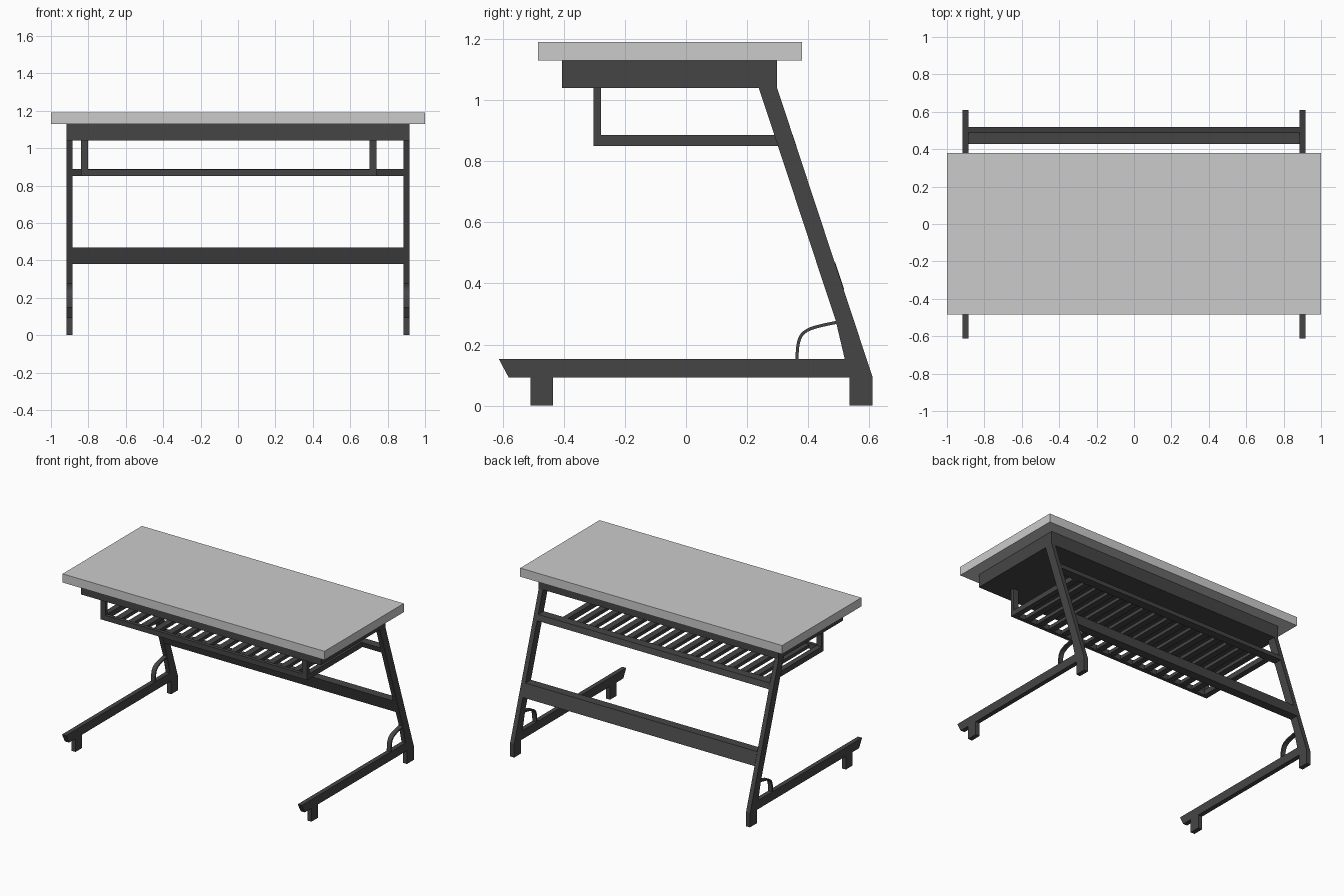
import bpy, bmesh, math

if "Cube" in bpy.data.objects:
    bpy.data.objects.remove(bpy.data.objects["Cube"])

dark = bpy.data.materials.new("dark_metal")
dark.diffuse_color = (0.06, 0.06, 0.06, 1)
dark.use_nodes = True
dark.node_tree.nodes["Principled BSDF"].inputs["Base Color"].default_value = dark.diffuse_color


def prism(name, profile, x0, x1, mat=dark, mirror=False):
    """Extrude a (y, z) profile from x0 to x1, optionally mirrored across x = 0."""
    bm = bmesh.new()
    face = bm.faces.new([bm.verts.new((x0, y, z)) for y, z in profile])
    ext = bmesh.ops.extrude_face_region(bm, geom=[face])
    verts = [g for g in ext["geom"] if isinstance(g, bmesh.types.BMVert)]
    bmesh.ops.translate(bm, vec=(x1 - x0, 0, 0), verts=verts)
    bmesh.ops.recalc_face_normals(bm, faces=bm.faces)
    me = bpy.data.meshes.new(name)
    bm.to_mesh(me)
    bm.free()
    ob = bpy.data.objects.new(name, me)
    bpy.context.collection.objects.link(ob)
    if mat:
        me.materials.append(mat)
    if mirror:
        ob.modifiers.new("mirror", "MIRROR").use_mirror_merge = False
    return ob


def box(name, x, y, z, mat=dark, mirror=False):
    prof = [(y[0], z[0]), (y[1], z[0]), (y[1], z[1]), (y[0], z[1])]
    return prism(name, prof, x[0], x[1], mat, mirror)


def leg_front(z):
    return 0.238 + (1.04 - z) * 0.333


def crossbar(name, z0, z1):
    """Bar between the legs, sheared to follow their slope."""
    w = 0.06
    prof = [(leg_front(z0), z0), (leg_front(z0) + w, z0),
            (leg_front(z1) + w, z1), (leg_front(z1), z1)]
    prism(name, prof, -0.886, 0.886)


LX = (0.885, 0.916)

# Top and the box beneath it
box("table_top", (-1, 1), (-0.485, 0.38), (1.13, 1.19), None)
box("apron", (-0.916, 0.916), (-0.405, 0.298), (1.04, 1.13))

# Slanted legs, including the rear foot block
prism("slanted_leg", [(0.238, 1.04), (0.298, 1.04), (0.61, 0.095), (0.61, 0.005),
                      (0.535, 0.005), (0.535, 0.09), (0.52, 0.15), (0.49, 0.278)],
      *LX, mirror=True)

# Floor runners with bevelled front end, and front pads
prism("floor_runner", [(-0.612, 0.152), (0.522, 0.152), (0.537, 0.092), (-0.58, 0.092)],
      *LX, mirror=True)
box("front_pad", LX, (-0.508, -0.435), (0, 0.093), mirror=True)

# Curved ribbon braces between leg and runner
outer, inner = [], []
P = [(0.358, 0.15), (0.36, 0.25), (0.375, 0.255), (0.495, 0.278)]
for i in range(13):
    t = i / 12
    c = [(1-t)**3, 3*t*(1-t)**2, 3*t*t*(1-t), t**3]
    d = [-3*(1-t)**2, 3*(1-t)**2 - 6*t*(1-t), 6*t*(1-t) - 3*t*t, 3*t*t]
    y, z = (sum(c[k] * P[k][a] for k in range(4)) for a in (0, 1))
    dy, dz = (sum(d[k] * P[k][a] for k in range(4)) for a in (0, 1))
    n = math.hypot(dy, dz)
    outer.append((y, z))
    inner.append((y + dz / n * 0.01, z - dy / n * 0.01))
prism("curved_brace", outer + inner[::-1], *LX, mirror=True)

# Bars joining the legs
crossbar("lower_crossbar", 0.38, 0.468)
crossbar("shelf_back_bar", 0.85, 0.888)

# Hanging slatted shelf
for side, x in (("left", -0.84), ("right", 0.702)):
    box(side + "_shelf_post", (x, x + 0.038), (-0.302, -0.278), (0.85, 1.04))
    box(side + "_shelf_rail", (x, x + 0.038), (-0.278, 0.305), (0.85, 0.886))
box("shelf_front_rail", (-0.802, 0.702), (-0.302, -0.278), (0.85, 0.886))
N = 15
step = 1.542 / (N + 1)
for i in range(1, N + 1):
    cx = -0.821 + i * step
    box("shelf_slat_%02d" % i, (cx - 0.022, cx + 0.022), (-0.28, 0.305), (0.855, 0.878))

# Recentre so the rear foot block also reaches the floor
for v in bpy.data.objects["slanted_leg"].data.vertices:
    if v.co.z < 0.01:
        v.co.z = 0
